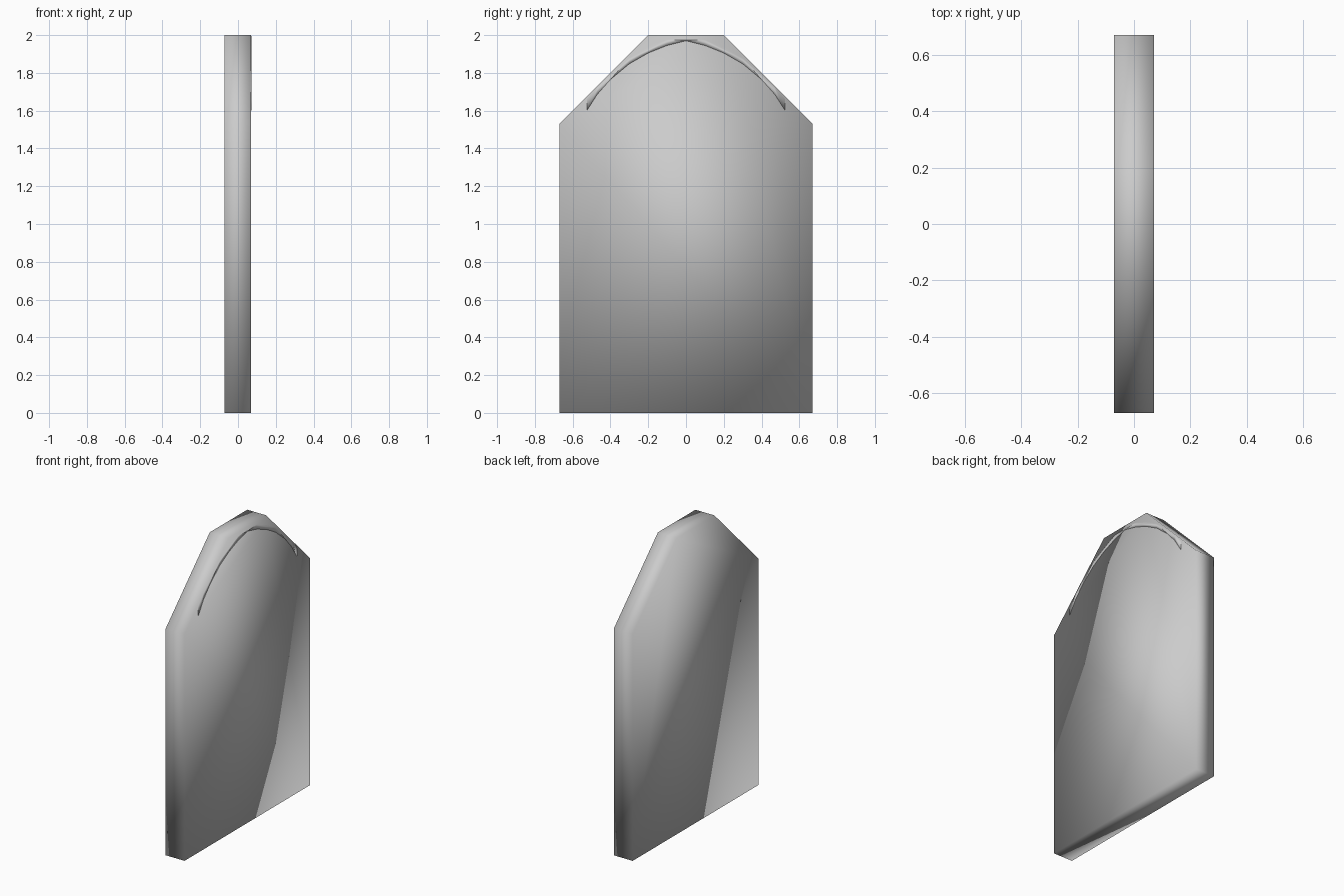
import bpy, bmesh

if "Cube" in bpy.data.objects:
    bpy.data.objects.remove(bpy.data.objects["Cube"])


def prism(name, outline, x0, x1):
    """Extrude a (y, z) outline between two x positions."""
    bm = bmesh.new()
    face = bm.faces.new([bm.verts.new((x0, y, z)) for y, z in outline])
    ext = bmesh.ops.extrude_face_region(bm, geom=[face])
    new = [v for v in ext["geom"] if isinstance(v, bmesh.types.BMVert)]
    bmesh.ops.translate(bm, verts=new, vec=(x1 - x0, 0, 0))
    bmesh.ops.recalc_face_normals(bm, faces=bm.faces)
    for f in bm.faces:
        f.smooth = True
    mesh = bpy.data.meshes.new(name)
    bm.to_mesh(mesh)
    bm.free()
    obj = bpy.data.objects.new(name, mesh)
    bpy.context.collection.objects.link(obj)
    return obj


def mirrored(half):
    """Reflect a half outline (ordered away from y = 0) across the centre."""
    return [(-y, z) for y, z in reversed(half) if y > 0] + half


# Main slab with chamfered shoulders
prism("slab", mirrored([(0.2, 2.0), (0.67, 1.53), (0.67, 0.0)]), -0.071, 0.07)

# Thin pointed arch trim on the right face
outer = [(0, 1.995), (0.1, 1.975), (0.2, 1.935), (0.3, 1.878),
         (0.4, 1.795), (0.47, 1.727), (0.525, 1.66)]
inner = [(0, 1.97), (0.1, 1.945), (0.2, 1.905), (0.3, 1.848),
         (0.4, 1.765), (0.47, 1.686), (0.525, 1.6)]
prism("arch_trim", mirrored(outer) + mirrored(inner)[::-1], 0.06, 0.0715)
